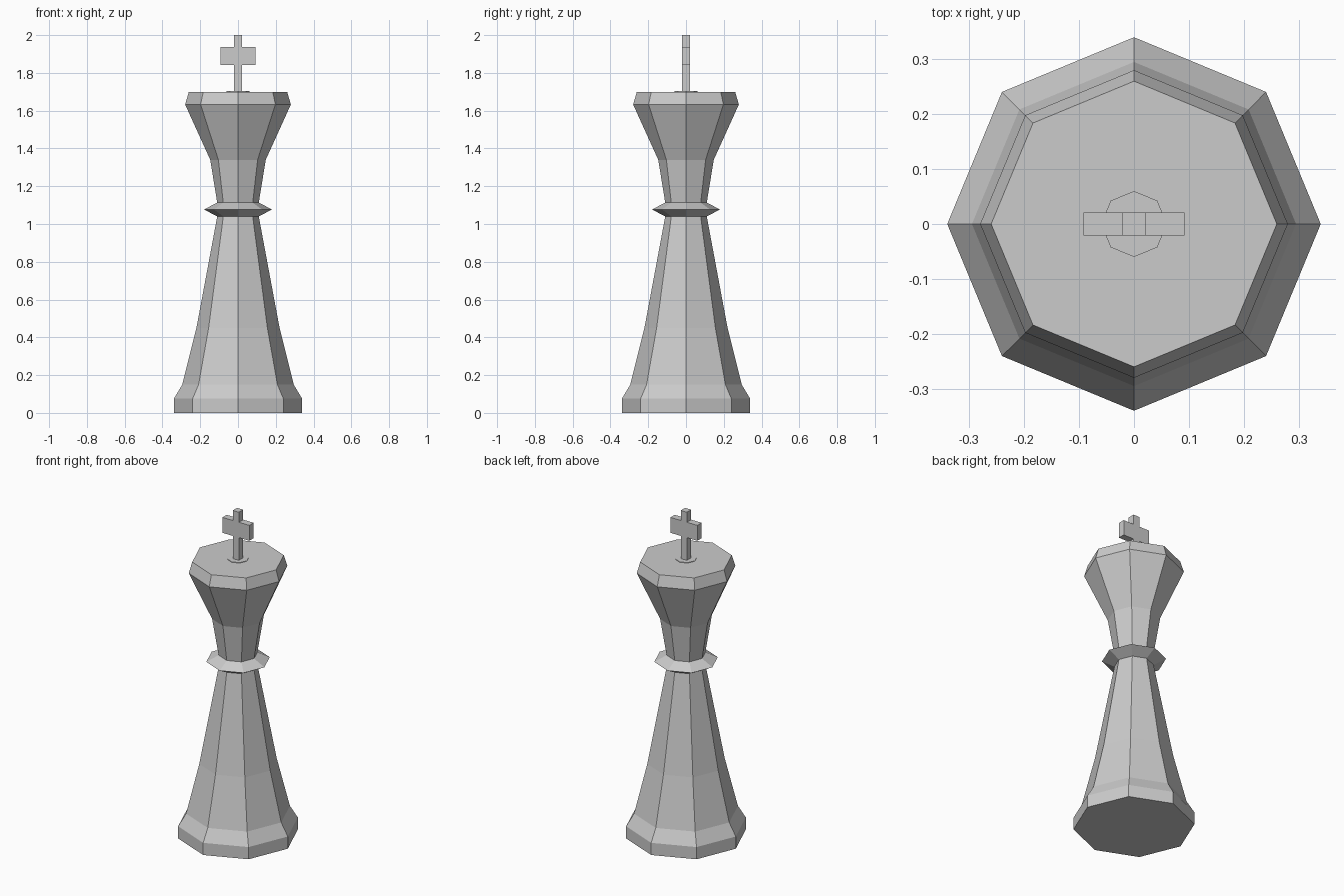
import bpy, bmesh
from math import cos, sin, pi

if "Cube" in bpy.data.objects:
    bpy.data.objects.remove(bpy.data.objects["Cube"])

SIDES = 8


def new_object(name, bm):
    bmesh.ops.recalc_face_normals(bm, faces=bm.faces)
    mesh = bpy.data.meshes.new(name)
    bm.to_mesh(mesh)
    bm.free()
    obj = bpy.data.objects.new(name, mesh)
    bpy.context.collection.objects.link(obj)
    return obj


def lathe(name, profile):
    """Turn (radius, z) points into a capped eight-sided solid."""
    bm = bmesh.new()
    rings = [[bm.verts.new((r * cos(2 * pi * i / SIDES), r * sin(2 * pi * i / SIDES), z))
              for i in range(SIDES)] for r, z in profile]
    for low, high in zip(rings, rings[1:]):
        for i in range(SIDES):
            j = (i + 1) % SIDES
            bm.faces.new((low[i], low[j], high[j], high[i]))
    bm.faces.new(rings[0])
    bm.faces.new(rings[-1])
    return new_object(name, bm)


# Turned body: foot, tapering stem, collar, flared head
lathe("body", [(0.34, 0), (0.34, 0.075), (0.295, 0.15), (0.22, 0.45),
               (0.11, 1.04), (0.18, 1.077), (0.11, 1.113),
               (0.147, 1.34), (0.28, 1.633), (0.26, 1.70)])

# Thin disc under the cross
lathe("top_disc", [(0.06, 1.69), (0.06, 1.703)])

# Cross: half outline mirrored, then extruded through its thickness
w, arm, depth = 0.021, 0.092, 0.021
half = [(w, 1.70), (w, 1.843), (arm, 1.843), (arm, 1.938), (w, 1.938), (w, 2.0)]
outline = half + [(-x, z) for x, z in reversed(half)]
bm = bmesh.new()
face = bm.faces.new([bm.verts.new((x, -depth, z)) for x, z in outline])
extruded = bmesh.ops.extrude_face_region(bm, geom=[face], use_keep_orig=True)
verts = [g for g in extruded["geom"] if isinstance(g, bmesh.types.BMVert)]
bmesh.ops.translate(bm, verts=verts, vec=(0, 2 * depth, 0))
new_object("cross", bm)
